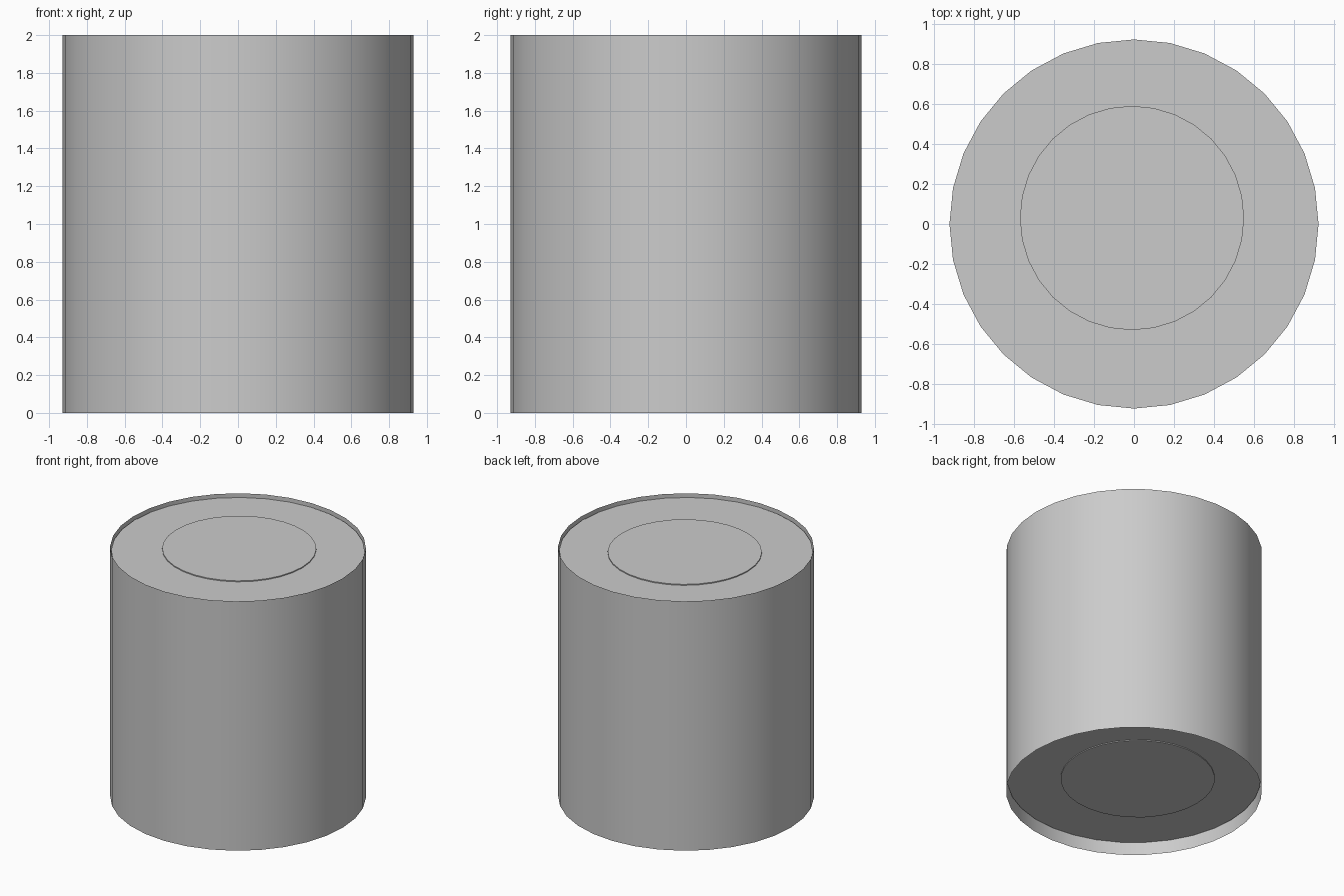
import bpy

SIDES = 32

# Remove the default cube
cube = bpy.data.objects.get("Cube")
if cube:
    bpy.data.objects.remove(cube, do_unlink=True)

# Single grey metal colour
grey = bpy.data.materials.new("plain_grey")
grey.use_nodes = True
colour = (0.6, 0.6, 0.6, 1)
grey.diffuse_color = colour
grey.node_tree.nodes["Principled BSDF"].inputs["Base Color"].default_value = colour


def cylinder(name, radius, bottom, top, x=0, y=0, fill="NGON"):
    """Upright cylinder spanning the given heights."""
    bpy.ops.mesh.primitive_cylinder_add(
        vertices=SIDES, radius=radius, depth=top - bottom,
        end_fill_type=fill, location=(x, y, (top + bottom) / 2))
    obj = bpy.context.object
    obj.name = name
    obj.data.materials.append(grey)
    bpy.ops.object.shade_smooth_by_angle()
    return obj


# Thin open sleeve whose rims stand past the core at both ends
cylinder("outer_sleeve", 0.93, 0, 2, fill="NOTHING")

# Solid core, recessed slightly at the top and deeper at the bottom
cylinder("core", 0.922, 0.10, 1.97)

# Slightly off-centre inner rod, just proud of the core at both ends
cylinder("inner_rod", 0.56, 0.093, 1.978, x=-0.01, y=0.03)
